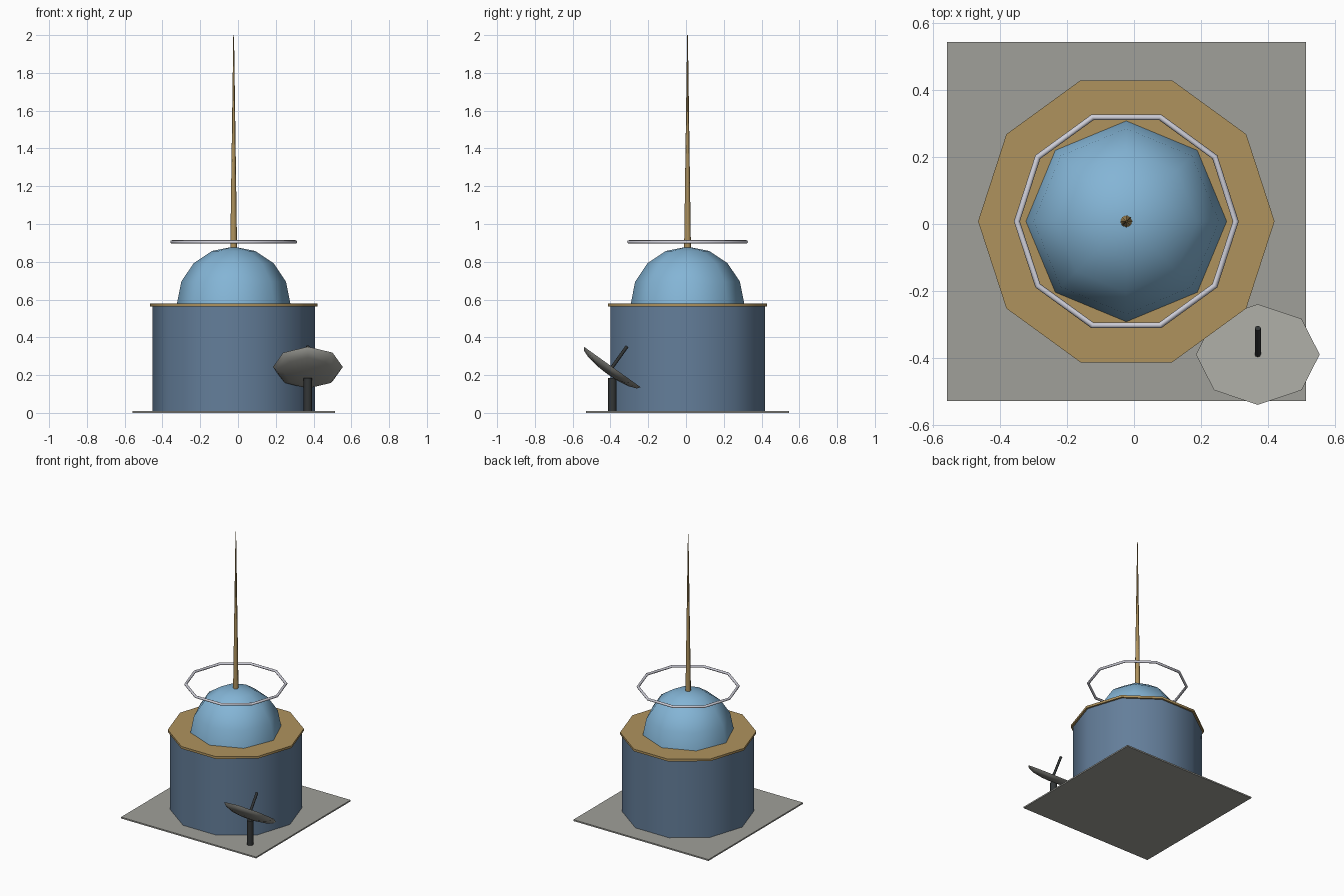
import bpy
import bmesh
from math import sin, cos, pi, radians

if "Cube" in bpy.data.objects:
    bpy.data.objects.remove(bpy.data.objects["Cube"], do_unlink=True)


def material(name, r, g, b):
    m = bpy.data.materials.new(name)
    m.use_nodes = True
    m.diffuse_color = (r, g, b, 1)
    m.node_tree.nodes["Principled BSDF"].inputs["Base Color"].default_value = (r, g, b, 1)
    return m


stone = material("stone grey", 0.35, 0.35, 0.32)
gold = material("dull gold", 0.43, 0.29, 0.11)
wall_blue = material("slate blue", 0.127, 0.209, 0.323)
dome_blue = material("sky blue", 0.23, 0.46, 0.67)
silver = material("silver", 0.61, 0.61, 0.68)
dark = material("dark metal", 0.033, 0.037, 0.038)


def finish(obj, name, mat):
    obj.name = name
    obj.data.materials.append(mat)
    bpy.ops.object.select_all(action='DESELECT')
    obj.select_set(True)
    bpy.context.view_layer.objects.active = obj
    bpy.ops.object.shade_smooth_by_angle(angle=radians(62))
    return obj


def lathe(name, profile, sides, mat, loc, tilt=0.0):
    """Turn (radius, height) points about z, with a corner on +x and capped ends."""
    bm = bmesh.new()
    rings = []
    for r, z in profile:
        count = sides if r > 0 else 1
        rings.append([bm.verts.new((r * cos(2 * pi * i / sides), r * sin(2 * pi * i / sides), z))
                      for i in range(count)])
    for a, b in zip(rings, rings[1:]):
        for i in range(sides):
            j = (i + 1) % sides
            quad = [a[i % len(a)], a[j % len(a)], b[j % len(b)], b[i % len(b)]]
            bm.faces.new(list(dict.fromkeys(quad)))
    for end in (rings[0], rings[-1]):
        if len(end) > 1:
            bm.faces.new(end)
    bmesh.ops.recalc_face_normals(bm, faces=bm.faces)
    mesh = bpy.data.meshes.new(name)
    bm.to_mesh(mesh)
    bm.free()
    obj = bpy.data.objects.new(name, mesh)
    bpy.context.collection.objects.link(obj)
    obj.location = loc
    obj.rotation_euler.x = -tilt
    return finish(obj, name, mat)


def arc(radius, height, steps=4):
    """Quarter ellipse from the rim to the pole."""
    pts = [(radius * cos(pi / 2 * k / steps), height * sin(pi / 2 * k / steps)) for k in range(steps)]
    return pts + [(0, height)]


CX, CY = -0.023, 0.008
centre = (CX, CY, 0)

# Ground plate
bpy.ops.mesh.primitive_cube_add(size=1, location=(CX, CY, 0.005))
plate = bpy.context.object
plate.scale = (1.073, 1.073, 0.01)
finish(plate, "ground_plate", stone)

# Main building, roof rim and dome
lathe("tower_wall", [(0.43, 0.01), (0.43, 0.565)], 10, wall_blue, centre)
lathe("roof_rim", [(0.443, 0.564), (0.443, 0.58)], 10, gold, centre)
lathe("dome", arc(0.30, 0.30), 8, dome_blue, (CX, CY, 0.58))

# Spire and floating ring
lathe("spire", [(0.018, 0.87), (0.002, 2.0)], 8, gold, centre)
bpy.ops.mesh.primitive_torus_add(major_segments=10, minor_segments=8, major_radius=0.327,
                                 minor_radius=0.009, location=(CX, CY, 0.905))
finish(bpy.context.object, "halo_ring", silver)

# Dish on its post, tipped towards the back
dish_at = (0.37, -0.39, 0.243)
tilt = radians(35.5)
lathe("dish_post", [(0.022, 0.01), (0.022, 0.185)], 8, dark, (0.37, -0.39, 0))
lathe("dish", arc(0.185, -0.046), 8, stone, dish_at, tilt)
lathe("dish_feed", [(0.009, -0.01), (0.009, 0.135)], 8, dark, dish_at, tilt)
